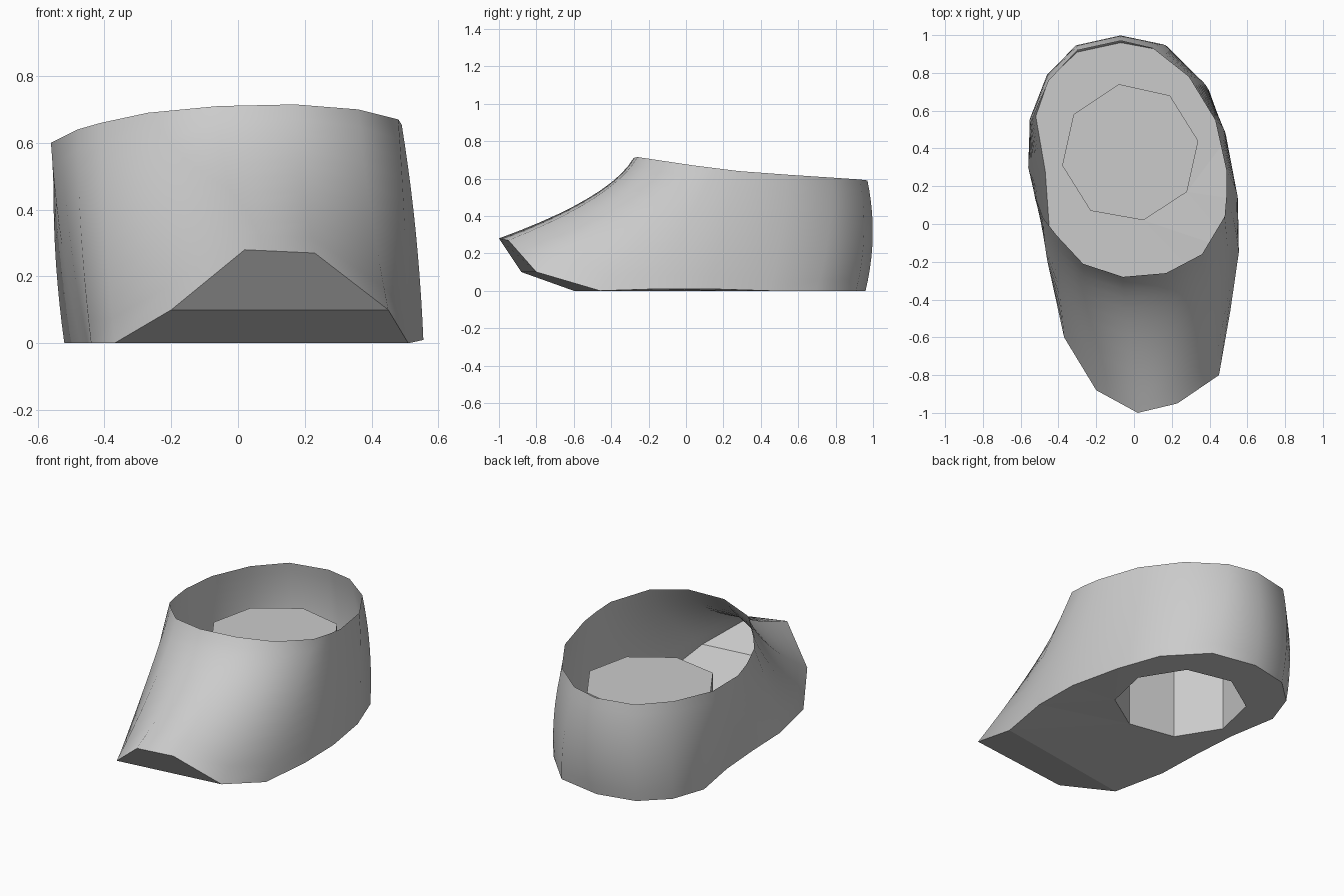
import bpy, bmesh
from mathutils import Vector

if "Cube" in bpy.data.objects:
    bpy.data.objects.remove(bpy.data.objects["Cube"])

# Top rim and sole outlines, counter-clockwise from the toe tip, point for point
RIM = [(-.06, -.28, .71), (.17, -.26, .715), (.36, -.16, .70), (.48, .04, .67), (.49, .16, .655),
       (.49, .28, .64), (.43, .55, .62), (.29, .78, .605), (.10, .93, .595), (-.07, .97, .59),
       (-.30, .92, .59), (-.45, .76, .59), (-.55, .53, .59), (-.56, .30, .60), (-.53, .17, .615),
       (-.48, .03, .64), (-.41, -.06, .66), (-.27, -.21, .69)]
SOLE = [(.02, -1, .28), (.23, -.95, .27), (.45, -.80, .10), (.51, -.46, 0), (.555, -.15, .01),
        (.55, .13, .01), (.49, .45, 0), (.40, .70, 0), (.20, .91, 0), (-.07, .96, 0),
        (-.30, .91, 0), (-.45, .77, 0), (-.52, .57, 0), (-.47, .28, 0), (-.45, 0, 0),
        (-.44, -.28, 0), (-.37, -.60, 0), (-.20, -.88, .10)]
RECESS = [(.05, .02), (.28, .17), (.34, .44), (.19, .68), (-.08, .74), (-.32, .58), (-.38, .31), (-.23, .07)]
RECESS_TOP = .44
STEPS = 10


def finish(bm, name):
    mesh = bpy.data.meshes.new(name)
    bm.to_mesh(mesh)
    bm.free()
    obj = bpy.data.objects.new(name, mesh)
    bpy.context.collection.objects.link(obj)
    return obj


def wall_point(low, high, t):
    """Curve from sole to rim: slightly bulged at the heel, scooped at the toe."""
    low, high = Vector(low), Vector(high)
    mid = (low + high) / 2
    bulge = Vector((mid.x * 1.05, .3 + (mid.y - .3) * 1.1, mid.z))
    scoop = high + (low - high) * .17 + Vector((0, 0, -.14))
    ctrl = bulge.lerp(scoop, min(1, max(0, -low.y * 1.1)))
    return low * (1 - t) ** 2 + ctrl * 2 * t * (1 - t) + high * t * t


# Upper: open single-sheet wall lofted between the outlines
bm = bmesh.new()
rings = [[bm.verts.new(wall_point(a, b, k / STEPS)) for a, b in zip(SOLE, RIM)] for k in range(STEPS + 1)]
n = len(SOLE)
for lo, hi in zip(rings, rings[1:]):
    for i in range(n):
        j = (i + 1) % n
        f = bm.faces.new((lo[i], lo[j], hi[j], hi[i]))
        f.smooth = True
finish(bm, "shoe_upper")

# Sole: flat floor with an octagonal hole
bm = bmesh.new()
outer = [bm.verts.new(p) for p in SOLE]
inner = [bm.verts.new((x, y, 0)) for x, y in RECESS]
flat = outer[3:17]
edges = []
for loop in (flat, inner):
    for a, b in zip(loop, loop[1:] + loop[:1]):
        edges.append(bm.edges.new((a, b)))
bmesh.ops.triangle_fill(bm, use_beauty=True, use_dissolve=False, edges=edges, normal=(0, 0, -1))

# Turned-up toe
left, right = outer[16], outer[3]
toe = [left, outer[17], outer[0], outer[1], outer[2], right]
for quad in ((toe[0], toe[1], toe[4], toe[5]), (toe[1], toe[2], toe[3], toe[4])):
    bm.faces.new(quad[::-1])
for f in bm.faces:
    f.normal_update()
    if f.normal.z > 0:
        f.normal_flip()

# Heel recess rising inside the shoe
top = [bm.verts.new((x, y, RECESS_TOP)) for x, y in RECESS]
for i in range(8):
    j = (i + 1) % 8
    bm.faces.new((inner[j], inner[i], top[i], top[j]))
bm.faces.new(top[::-1])
finish(bm, "sole_with_recess")
